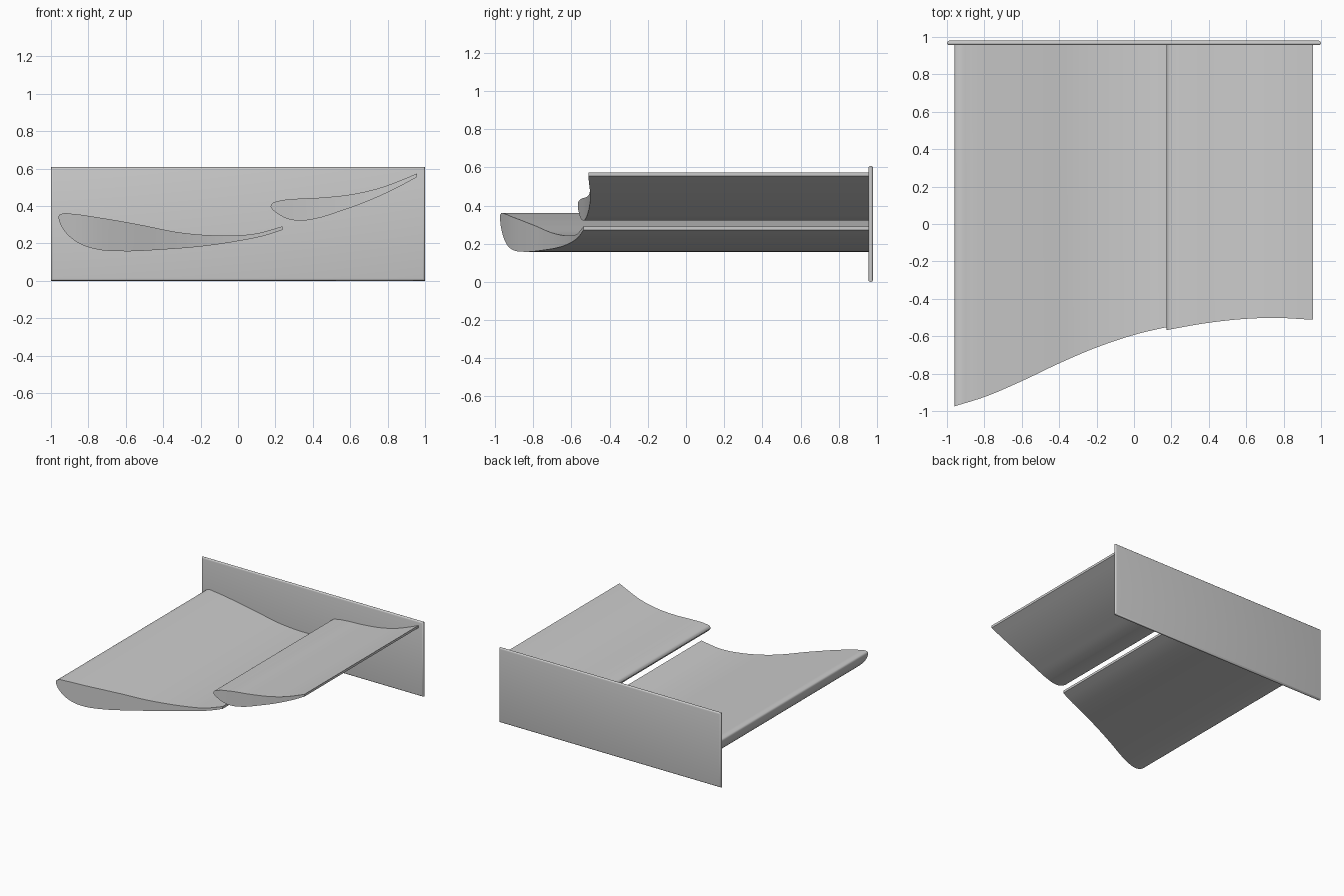
import bpy, bmesh
from mathutils import Vector

if "Cube" in bpy.data.objects:
    bpy.data.objects.remove(bpy.data.objects["Cube"])

grey = bpy.data.materials.new("plain grey")
grey.diffuse_color = (0.6, 0.6, 0.6, 1)
grey.use_nodes = True
grey.node_tree.nodes["Principled BSDF"].inputs["Base Color"].default_value = grey.diffuse_color

PLATE_Y0, PLATE_Y1 = 0.956, 0.98


def curve(points, steps=24):
    """Smooth polyline through 2D points (chord-length Hermite spline)."""
    p = [Vector(q) for q in points]
    n = len(p)
    u = [0.0]
    for a, b in zip(p, p[1:]):
        u.append(u[-1] + (b - a).length)
    m = []
    for i in range(n):
        a, b = max(i - 1, 0), min(i + 1, n - 1)
        if 0 < i < n - 1:
            h0, h1 = u[i] - u[a], u[b] - u[i]
            m.append(((p[i] - p[a]) / h0 * h1 + (p[b] - p[i]) / h1 * h0) / (h0 + h1))
        else:
            m.append((p[b] - p[a]) / (u[b] - u[a]))
    out = []
    for i in range(n - 1):
        h = u[i + 1] - u[i]
        for k in range(steps):
            t = k / steps
            out.append(p[i] * (2*t**3 - 3*t**2 + 1) + m[i] * h * (t**3 - 2*t**2 + t)
                       + p[i+1] * (3*t**2 - 2*t**3) + m[i+1] * h * (t**3 - t**2))
    return out + [p[-1]]


def sample(line, x):
    """Height of a polyline at x."""
    for a, b in zip(line, line[1:]):
        if a.x <= x <= b.x and b.x > a.x:
            return a.y + (b.y - a.y) * (x - a.x) / (b.x - a.x)
    return line[-1].y if x >= line[-1].x else line[0].y


def finish(name, bm):
    bmesh.ops.recalc_face_normals(bm, faces=bm.faces)
    me = bpy.data.meshes.new(name)
    bm.to_mesh(me)
    bm.free()
    me.materials.append(grey)
    ob = bpy.data.objects.new(name, me)
    bpy.context.collection.objects.link(ob)
    bpy.ops.object.select_all(action='DESELECT')
    ob.select_set(True)
    bpy.context.view_layer.objects.active = ob
    bpy.ops.object.shade_smooth_by_angle(angle=0.6)
    return ob


def wing(name, upper, lower, tip, n=40):
    """Aerofoil extruded along y, its free end trimmed to the tip curve (x, y)."""
    up, lo, end = curve(upper), curve(lower), curve(tip)
    x0, x1 = upper[0][0], upper[-1][0]
    bm = bmesh.new()
    rows = []
    for i in range(n + 1):
        x = x0 + (x1 - x0) * (i / n) ** 1.9
        y = sample(end, x)
        zs = (sample(up, x), sample(lo, x))
        if i == 0:
            a, b = (bm.verts.new((x, yy, zs[0])) for yy in (y, PLATE_Y0 + 0.01))
            rows.append((a, a, b, b))
        else:
            rows.append(tuple(bm.verts.new((x, yy, z))
                              for yy in (y, PLATE_Y0 + 0.01) for z in zs))
    for r, s in zip(rows, rows[1:]):
        for j, k in ((0, 1), (1, 3), (3, 2), (2, 0)):   # tip, bottom, root, top
            loop = list(dict.fromkeys((r[j], r[k], s[k], s[j])))
            bm.faces.new(loop)
    e = rows[-1]
    bm.faces.new((e[0], e[1], e[3], e[2]))              # blunt trailing edge
    return finish(name, bm)


# Main wing element
wing("main_wing",
     [(-0.96, 0.335), (-0.957, 0.35), (-0.94, 0.359), (-0.88, 0.357), (-0.75, 0.339),
      (-0.52, 0.299), (-0.31, 0.258), (-0.07, 0.242), (0.09, 0.251), (0.238, 0.291)],
     [(-0.96, 0.335), (-0.949, 0.3), (-0.91, 0.245), (-0.84, 0.195), (-0.75, 0.167),
      (-0.62, 0.158), (-0.4, 0.167), (-0.2, 0.183), (0, 0.212), (0.15, 0.243),
      (0.238, 0.272)],
     [(-0.96, -0.975), (-0.8, -0.925), (-0.6, -0.84), (-0.4, -0.745), (-0.2, -0.66),
      (0, -0.593), (0.24, -0.537)])

# Rear flap
wing("rear_flap",
     [(0.174, 0.397), (0.18, 0.411), (0.22, 0.427), (0.3, 0.437), (0.45, 0.445),
      (0.6, 0.461), (0.75, 0.494), (0.88, 0.541), (0.958, 0.574)],
     [(0.174, 0.397), (0.18, 0.386), (0.21, 0.36), (0.26, 0.333), (0.33, 0.321),
      (0.42, 0.333), (0.55, 0.373), (0.7, 0.428), (0.85, 0.497), (0.958, 0.555)],
     [(0.174, -0.567), (0.4, -0.528), (0.6, -0.507), (0.75, -0.502), (0.958, -0.512)])

# End plate: rectangle rings with a rounded rim, square corners
bm = bmesh.new()
rad = (PLATE_Y1 - PLATE_Y0) / 2
mid = (PLATE_Y0 + PLATE_Y1) / 2
rings = []
for s, inset in ((-1, 1), (-0.87, 0.5), (-0.5, 0.13), (0, 0), (0.5, 0.13), (0.87, 0.5), (1, 1)):
    d = inset * rad
    rings.append([bm.verts.new((x, mid + s * rad, z)) for x, z in
                  ((-1 + d, d), (1 - d, d), (1 - d, 0.608 - d), (-1 + d, 0.608 - d))])
for a, b in zip(rings, rings[1:]):
    for i in range(4):
        bm.faces.new((a[i], a[(i + 1) % 4], b[(i + 1) % 4], b[i]))
bm.faces.new(rings[0])
bm.faces.new(rings[-1])
finish("end_plate", bm)
